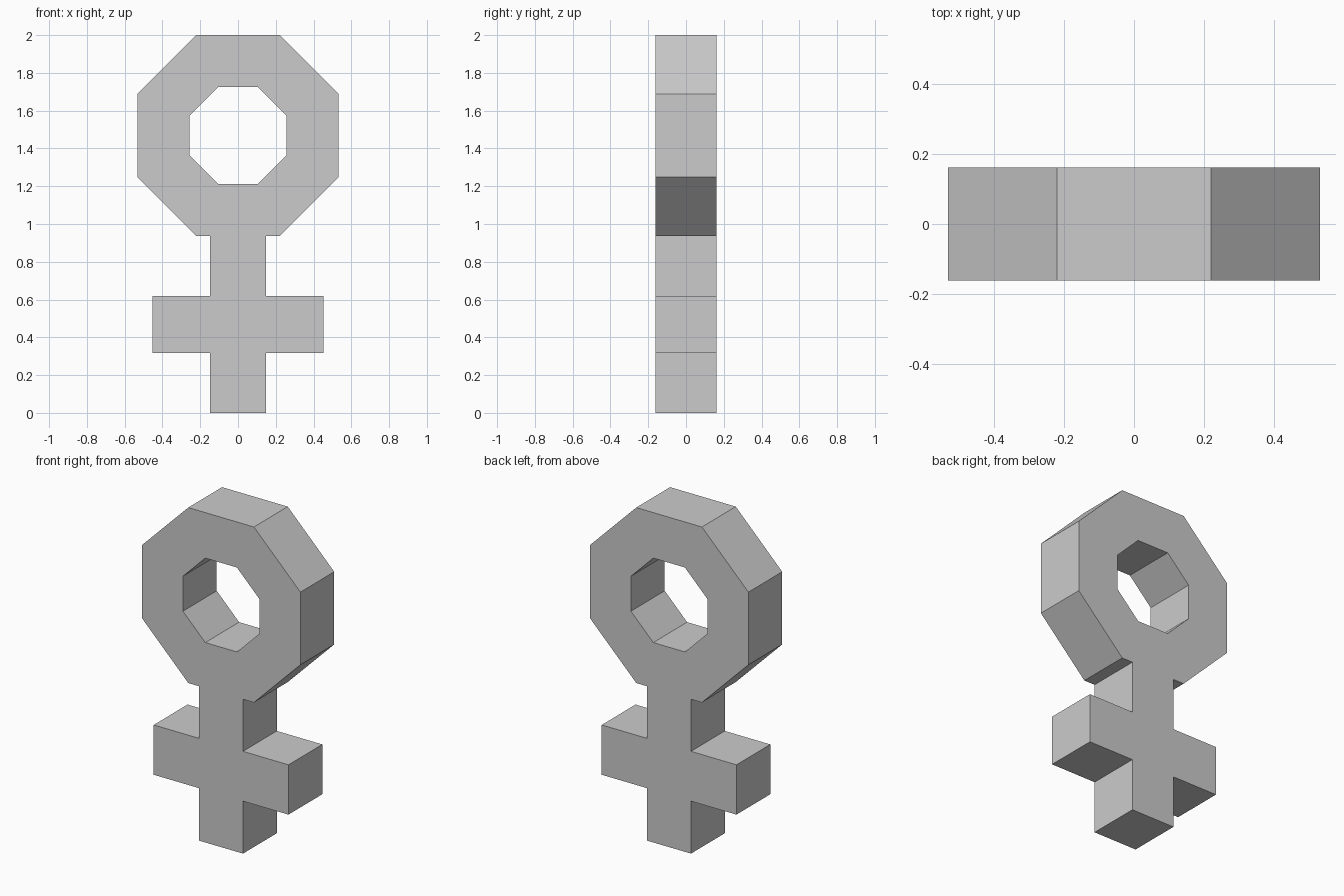
import bpy, bmesh
from math import cos, sin, pi

if "Cube" in bpy.data.objects:
    bpy.data.objects.remove(bpy.data.objects["Cube"], do_unlink=True)

GREY = (0.6, 0.6, 0.6, 1)
HALF_DEPTH = 0.162
RING_Z = 1.468

mat = bpy.data.materials.new("plain grey")
mat.use_nodes = True
mat.diffuse_color = GREY
mat.node_tree.nodes["Principled BSDF"].inputs["Base Color"].default_value = GREY


def octagon(apothem):
    """Flat-topped octagon, counter-clockwise from just right of the bottom."""
    r = apothem / cos(pi / 8)
    return [(r * cos(a), RING_Z + r * sin(a))
            for a in (-3 * pi / 8 + i * pi / 4 for i in range(8))]


# Right half of the cross, from the foot up to the ring, mirrored for the left
cross = [(0.147, 0), (0.147, 0.318), (0.452, 0.318),
         (0.452, 0.62), (0.147, 0.62), (0.147, 0.936)]
outline = cross + octagon(0.532) + [(-x, z) for x, z in reversed(cross)]
hole = octagon(0.256)

# Flat profile with a hole, extruded to full thickness
curve = bpy.data.curves.new("profile", "CURVE")
curve.dimensions = "2D"
curve.fill_mode = "BOTH"
curve.extrude = HALF_DEPTH
for loop in (outline, hole):
    spline = curve.splines.new("POLY")
    spline.points.add(len(loop) - 1)
    for point, (x, z) in zip(spline.points, loop):
        point.co = (x, z, 0, 1)
    spline.use_cyclic_u = True
profile = bpy.data.objects.new("profile", curve)
bpy.context.collection.objects.link(profile)
bpy.context.view_layer.update()

# Solid ring and cross in one closed mesh
evaluated = profile.evaluated_get(bpy.context.evaluated_depsgraph_get())
mesh = bpy.data.meshes.new_from_object(evaluated)
bpy.data.objects.remove(profile, do_unlink=True)
bm = bmesh.new()
bm.from_mesh(mesh)
bmesh.ops.remove_doubles(bm, verts=bm.verts, dist=0.0001)
bmesh.ops.recalc_face_normals(bm, faces=bm.faces)
for face in bm.faces:
    face.smooth = False
bm.to_mesh(mesh)
bm.free()
mesh.name = "ring_and_cross"
mesh.materials.clear()
mesh.materials.append(mat)

# Stand it upright, facing the front
symbol = bpy.data.objects.new("ring_and_cross", mesh)
symbol.rotation_euler.x = pi / 2
bpy.context.collection.objects.link(symbol)
